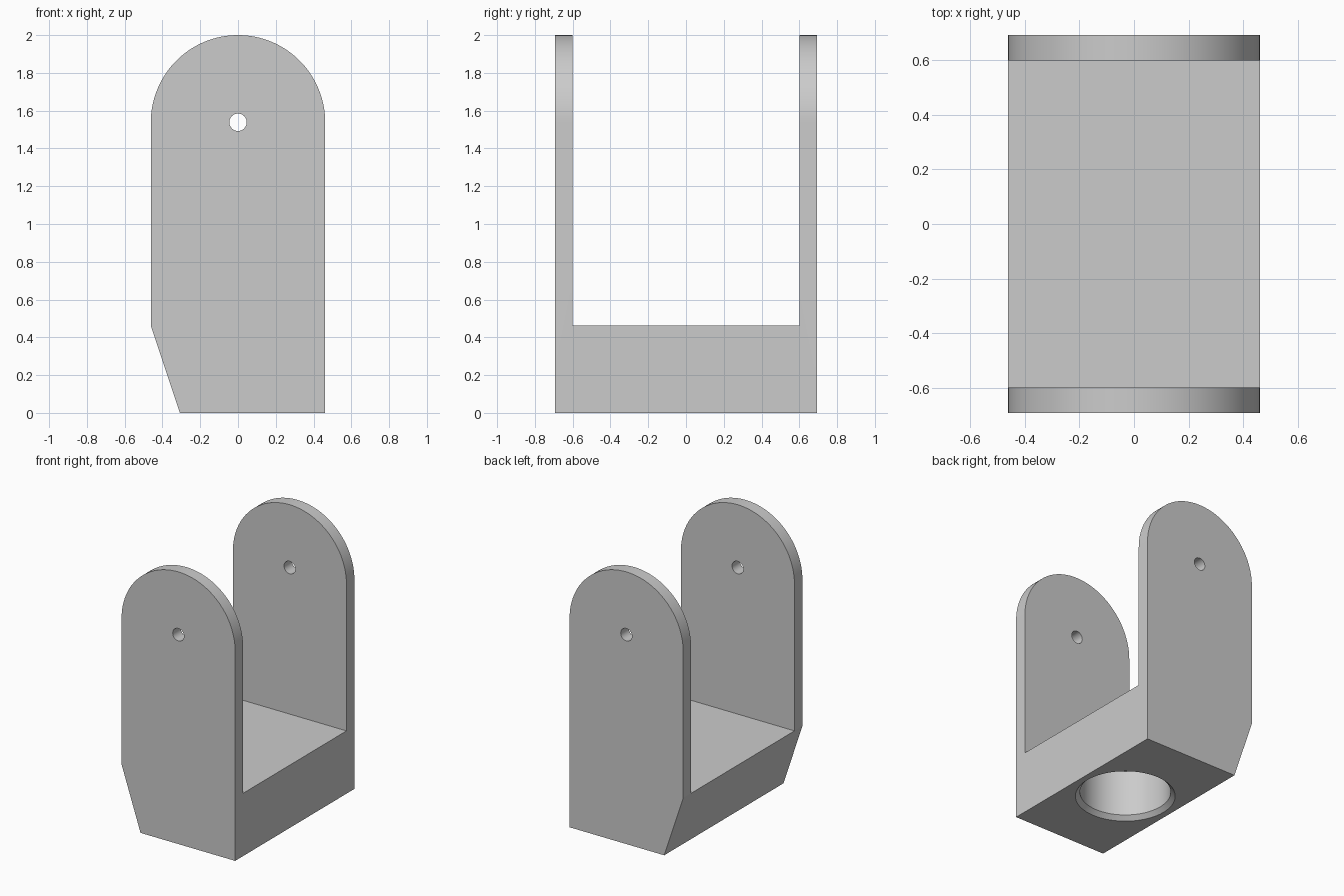
import bpy, bmesh, math
from mathutils import Matrix

if "Cube" in bpy.data.objects:
    bpy.data.objects.remove(bpy.data.objects["Cube"], do_unlink=True)

MM = 2 / 65                      # one design unit; the bracket is 65 units tall
RADIUS, HALF_LEN, WALL = 15 * MM, 22.5 * MM, 3 * MM
PIVOT_Z, FLOOR_Z, FOOT_X = 50 * MM, 15 * MM, -10 * MM

grey = bpy.data.materials.new("grey plastic")
grey.use_nodes = True
colour = (0.6, 0.6, 0.6, 1)
grey.diffuse_color = colour
grey.node_tree.nodes["Principled BSDF"].inputs["Base Color"].default_value = colour


def make_object(name, bm):
    bmesh.ops.recalc_face_normals(bm, faces=bm.faces)
    mesh = bpy.data.meshes.new(name)
    bm.to_mesh(mesh)
    bm.free()
    mesh.materials.append(grey)
    obj = bpy.data.objects.new(name, mesh)
    bpy.context.collection.objects.link(obj)
    return obj


def prism(name, points, half_len):
    """Extrude an x-z outline along y, centred on y = 0."""
    bm = bmesh.new()
    face = bm.faces.new([bm.verts.new((x, -half_len, z)) for x, z in points])
    side = bmesh.ops.extrude_face_region(bm, geom=[face])["geom"]
    verts = [v for v in side if isinstance(v, bmesh.types.BMVert)]
    bmesh.ops.translate(bm, verts=verts, vec=(0, 2 * half_len, 0))
    return make_object(name, bm)


def lathe(name, profile, centre_x, steps):
    """Spin a radius-height profile about a vertical axis."""
    bm = bmesh.new()
    verts = [bm.verts.new((r, 0, z)) for r, z in profile]
    edges = [bm.edges.new(pair) for pair in zip(verts, verts[1:])]
    bmesh.ops.spin(bm, geom=verts + edges, cent=(0, 0, 0), axis=(0, 0, 1),
                   angle=math.tau, steps=steps)
    bmesh.ops.remove_doubles(bm, verts=bm.verts, dist=1e-5)
    bmesh.ops.translate(bm, verts=bm.verts, vec=(centre_x, 0, 0))
    return make_object(name, bm)


def cut(target, cutter):
    cutter.hide_render = True
    mod = target.modifiers.new("cut", "BOOLEAN")
    mod.operation, mod.solver, mod.object = "DIFFERENCE", "EXACT", cutter
    bpy.context.view_layer.objects.active = target
    bpy.ops.object.modifier_apply(modifier=mod.name)
    bpy.data.objects.remove(cutter, do_unlink=True)


# Bracket body: round-topped outline with one slanted lower corner
ARC = 64
outline = [(RADIUS * math.cos(math.pi * i / ARC),
            PIVOT_Z + RADIUS * math.sin(math.pi * i / ARC)) for i in range(ARC + 1)]
outline += [(-RADIUS, FLOOR_Z), (FOOT_X, 0), (RADIUS, 0)]
bracket = prism("fork_bracket", outline, HALF_LEN)

# Gap between the two upright arms
slot = [(-1, FLOOR_Z), (1, FLOOR_Z), (1, 3), (-1, 3)]
cut(bracket, prism("slot_cutter", slot, HALF_LEN - WALL))

# Pivot holes through both arms
bm = bmesh.new()
bmesh.ops.create_cone(bm, cap_ends=True, segments=32, radius1=1.5 * MM, radius2=1.5 * MM,
                      depth=2, matrix=Matrix.Translation((0, 0, PIVOT_Z))
                      @ Matrix.Rotation(math.pi / 2, 4, "X"))
cut(bracket, make_object("pivot_cutter", bm))

# Blind round socket in the underside, with a bevelled mouth
socket = [(0, -MM), (12 * MM, -MM), (10 * MM, MM), (10 * MM, 12 * MM), (0, 12 * MM)]
cut(bracket, lathe("socket_cutter", socket, (FOOT_X + RADIUS) / 2, 64))

# Smooth curves, crisp edges
bpy.ops.object.select_all(action="DESELECT")
bracket.select_set(True)
bpy.context.view_layer.objects.active = bracket
bpy.ops.object.shade_smooth_by_angle(angle=math.radians(15))
